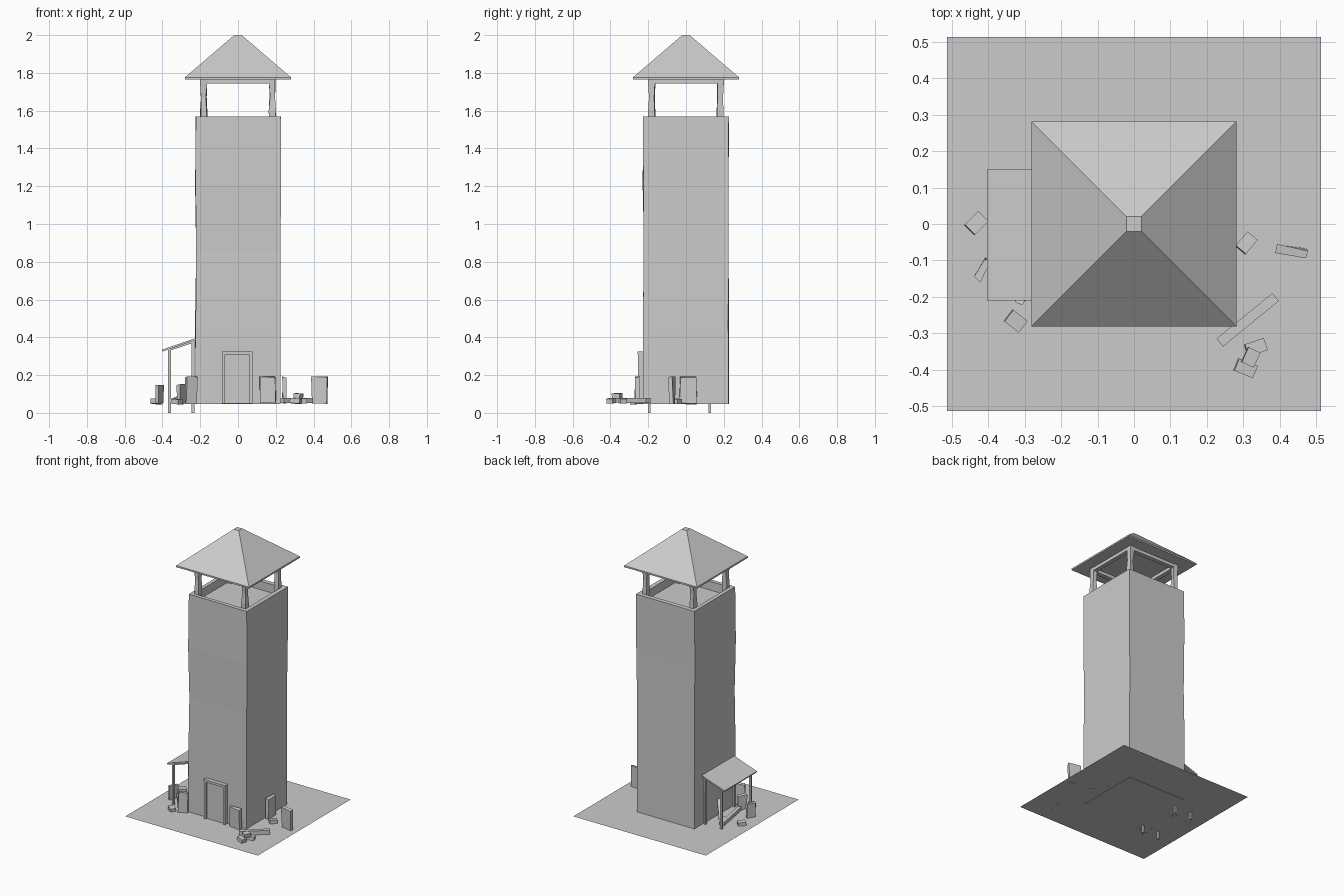
import bpy, bmesh, math, random
from mathutils import Matrix, Vector

random.seed(4)
cube = bpy.data.objects.get("Cube")
if cube:
    bpy.data.objects.remove(cube, do_unlink=True)

grey = bpy.data.materials.new("stone_grey")
grey.use_nodes = True
grey.diffuse_color = (0.6, 0.6, 0.6, 1)
grey.node_tree.nodes["Principled BSDF"].inputs["Base Color"].default_value = (0.6, 0.6, 0.6, 1)

GROUND = 0.05


def finish(name, bm):
    bmesh.ops.recalc_face_normals(bm, faces=bm.faces)
    mesh = bpy.data.meshes.new(name)
    bm.to_mesh(mesh)
    bm.free()
    mesh.materials.append(grey)
    obj = bpy.data.objects.new(name, mesh)
    bpy.context.collection.objects.link(obj)
    return obj


def stack(name, rings, offset=(0, 0), wobble=0.0):
    """Closed square tube through (half width, z) rings."""
    bm = bmesh.new()
    loops = []
    for half, z in rings:
        loops.append([bm.verts.new((offset[0] + sx * half + random.uniform(-wobble, wobble),
                                    offset[1] + sy * half + random.uniform(-wobble, wobble), z))
                      for sx, sy in ((-1, -1), (1, -1), (1, 1), (-1, 1))])
    for a, b in zip(loops, loops[1:]):
        for i in range(4):
            j = (i + 1) % 4
            bm.faces.new((a[i], a[j], b[j], b[i]))
    bm.faces.new(loops[0])
    bm.faces.new(loops[-1])
    return finish(name, bm)


def box(name, centre, size, turn=0, tilt=0, jitter=0.0):
    """Box turned about z (degrees) after tilting about its own y axis."""
    bm = bmesh.new()
    bmesh.ops.create_cube(bm, size=1)
    place = (Matrix.Translation(centre) @ Matrix.Rotation(math.radians(turn), 4, "Z")
             @ Matrix.Rotation(math.radians(tilt), 4, "Y") @ Matrix.Diagonal((*size, 1)))
    bmesh.ops.transform(bm, matrix=place, verts=bm.verts)
    for v in bm.verts:
        v.co += Vector([random.uniform(-jitter, jitter) for _ in range(3)])
    return finish(name, bm)


def beam(name, start, end, width):
    """Square bar between two points."""
    a, b = Vector(start), Vector(end)
    bm = bmesh.new()
    bmesh.ops.create_cube(bm, size=1)
    place = (Matrix.Translation((a + b) / 2) @ (b - a).to_track_quat("Z", "Y").to_matrix().to_4x4()
             @ Matrix.Diagonal((width, width, (b - a).length, 1)))
    bmesh.ops.transform(bm, matrix=place, verts=bm.verts)
    return finish(name, bm)


# Flat ground sheet
bm = bmesh.new()
bmesh.ops.create_grid(bm, x_segments=1, y_segments=1, size=0.512)
bmesh.ops.translate(bm, verts=bm.verts, vec=(0, 0, GROUND))
finish("ground", bm)

# Tower shaft with a sunken lookout floor behind the parapet
stack("tower", [(0.225, 0.048), (0.226, 0.45), (0.223, 0.85), (0.227, 1.2),
                (0.226, 1.57), (0.198, 1.57), (0.198, 1.51)], wobble=0.003)

# Lookout posts and top beams
for sx in (-1, 1):
    for sy in (-1, 1):
        stack("lookout_post", [(0.017, 1.51), (0.017, 1.6), (0.013, 1.67), (0.018, 1.765)],
              offset=(sx * 0.181, sy * 0.181), wobble=0.003)
    box("lookout_beam_side", (sx * 0.182, 0, 1.755), (0.03, 0.38, 0.024))
    box("lookout_beam_cross", (0, sx * 0.182, 1.755), (0.38, 0.03, 0.024))

# Roof with a thin eave and a blunt tip
stack("roof", [(0.281, 1.765), (0.281, 1.776), (0.02, 2.0)])

# Door and frame
for x in (-0.078, 0.07):
    box("door_jamb", (x, -0.237, 0.187), (0.016, 0.036, 0.274))
box("door_lintel", (-0.004, -0.237, 0.317), (0.164, 0.038, 0.016))
box("door", (-0.004, -0.231, 0.18), (0.134, 0.02, 0.26))

# Lean-to shelter
box("shelter_roof", (-0.313, -0.03, 0.36), (0.186, 0.358, 0.01), tilt=-19)
for y in (-0.195, 0.125):
    beam("shelter_post", (-0.363, y, 0), (-0.363, y, 0.338), 0.014)
    beam("shelter_wall_post", (-0.238, y, 0), (-0.238, y, 0.38), 0.014)
    beam("shelter_rafter", (-0.363, y, 0.335), (-0.235, y, 0.378), 0.012)

# Upright broken slabs: x, y, width, height, turn
slabs = [(0.157, -0.255, 0.085, 0.14, -4), (0.245, 0.012, 0.085, 0.14, 92),
         (0.432, -0.073, 0.083, 0.14, -10), (-0.248, -0.25, 0.06, 0.14, 22),
         (-0.415, -0.125, 0.06, 0.1, 65), (-0.3, -0.19, 0.06, 0.1, 60)]
for x, y, w, h, turn in slabs:
    box("broken_slab", (x, y, GROUND + h / 2), (w, 0.02, h), turn=turn, jitter=0.004)

# Fallen blocks: x, y, z, length, width, turn
blocks = [(0.308, -0.052, 0.062, 0.05, 0.036, 50), (0.334, -0.338, 0.064, 0.055, 0.035, 18),
          (0.306, -0.395, 0.064, 0.055, 0.036, -22), (0.32, -0.365, 0.09, 0.036, 0.045, -25),
          (-0.432, 0.002, 0.06, 0.052, 0.04, 45), (-0.324, -0.266, 0.06, 0.05, 0.04, -38),
          (-0.31, 0.03, 0.06, 0.045, 0.032, 70)]
for x, y, z, length, width, turn in blocks:
    box("fallen_block", (x, y, z), (length, width, 0.026), turn=turn, tilt=5)

# Fallen timbers
beam("long_timber", (0.235, -0.325, 0.066), (0.388, -0.2, 0.066), 0.028)
beam("shelter_timber", (-0.34, 0.08, 0.062), (-0.31, -0.15, 0.075), 0.024)
beam("leaning_timber", (-0.33, 0.09, 0.06), (-0.25, 0.0, 0.18), 0.016)
